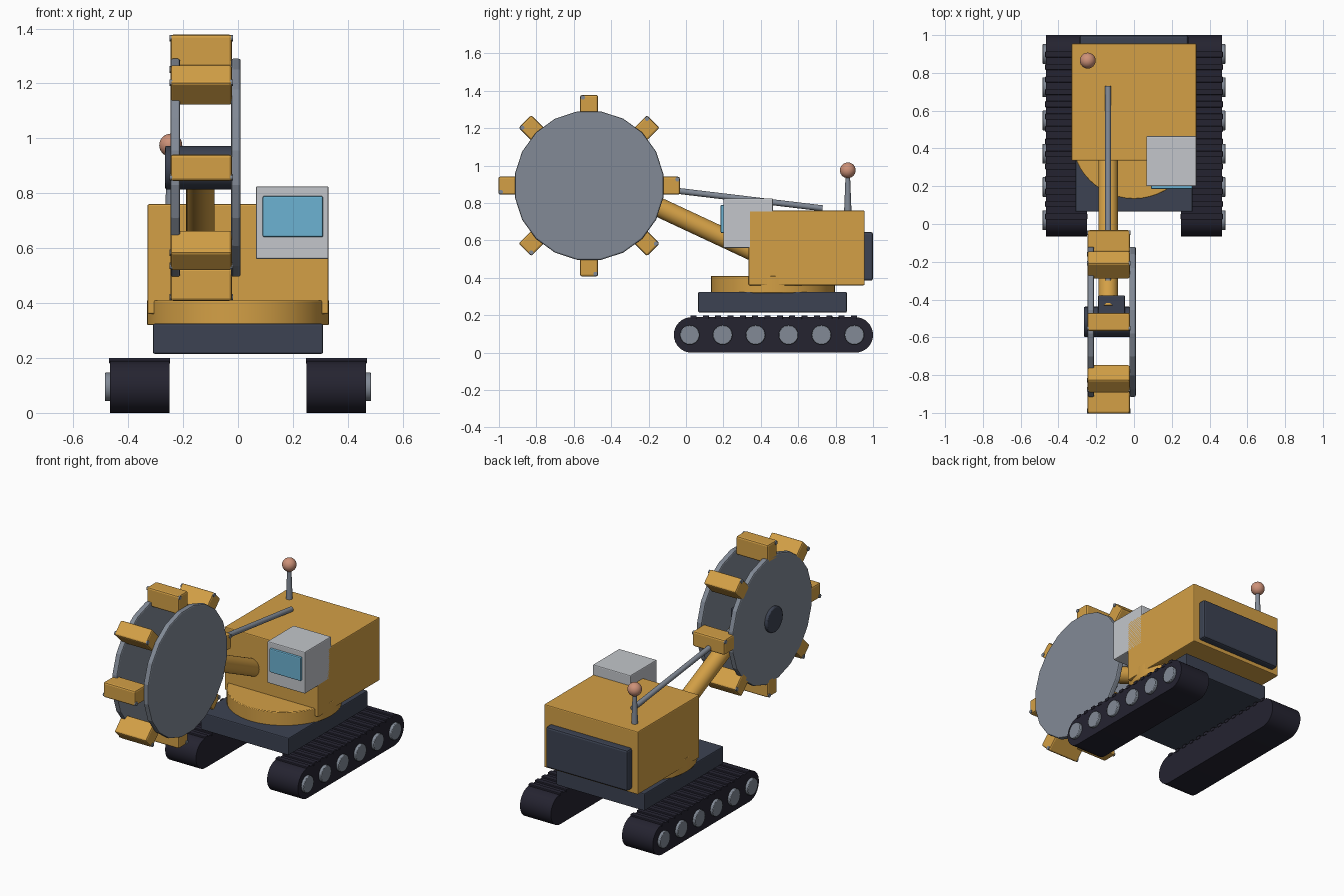
import bpy, bmesh, math
from mathutils import Vector, Matrix

if "Cube" in bpy.data.objects:
    bpy.data.objects.remove(bpy.data.objects["Cube"])


def mat(name, rgb):
    m = bpy.data.materials.new(name)
    m.diffuse_color = (*rgb, 1)
    m.use_nodes = True
    m.node_tree.nodes["Principled BSDF"].inputs["Base Color"].default_value = m.diffuse_color
    return m


YELLOW = mat("yellow paint", (0.658, 0.352, 0.061))
NAVY = mat("dark slate", (0.045, 0.055, 0.084))
RUBBER = mat("track black", (0.018, 0.017, 0.030))
STEEL = mat("steel grey", (0.223, 0.254, 0.305))
PALE = mat("pale grey", (0.546, 0.565, 0.597))
GLASS = mat("window blue", (0.15, 0.445, 0.644))
COPPER = mat("copper", (0.61, 0.283, 0.188))


def finish(name, bm, material, bevel=0.0, smooth=True):
    bmesh.ops.recalc_face_normals(bm, faces=bm.faces)
    me = bpy.data.meshes.new(name)
    bm.to_mesh(me)
    bm.free()
    me.materials.append(material)
    ob = bpy.data.objects.new(name, me)
    bpy.context.collection.objects.link(ob)
    if bevel:
        mod = ob.modifiers.new("soft edges", 'BEVEL')
        mod.width, mod.segments, mod.limit_method = bevel, 2, 'ANGLE'
        mod.angle_limit = math.radians(40)
    if smooth:
        bpy.ops.object.select_all(action='DESELECT')
        ob.select_set(True)
        bpy.context.view_layer.objects.active = ob
        bpy.ops.object.shade_smooth_by_angle(angle=math.radians(30))
    return ob


def box(name, lo, hi, material, bevel=0.006, matrix=None):
    lo, hi = Vector(lo), Vector(hi)
    bm = bmesh.new()
    bmesh.ops.create_cube(bm, size=1, matrix=Matrix.Translation((lo + hi) / 2)
                          @ Matrix.Diagonal((*(hi - lo), 1)))
    if matrix:
        bm.transform(matrix)
    return finish(name, bm, material, bevel, False)


def rod(name, a, b, r, material, r2=None, sides=32, bevel=0.0, spin=0.0, smooth=True):
    a, b = Vector(a), Vector(b)
    d = b - a
    bm = bmesh.new()
    bmesh.ops.create_cone(bm, cap_ends=True, segments=sides, radius1=r,
                          radius2=r if r2 is None else r2, depth=d.length,
                          matrix=Matrix.Translation((a + b) / 2)
                          @ d.to_track_quat('Z', 'Y').to_matrix().to_4x4()
                          @ Matrix.Rotation(spin, 4, 'Z'))
    return finish(name, bm, material, bevel, smooth)


# Crawler tracks: stadium profile swept across x, with pads and road wheels
R, Y0, Y1 = 0.095, 0.03, 0.905
for side, label in ((-1, "left"), (1, "right")):
    bm = bmesh.new()
    ring = []
    for cy, start in ((Y1, -90), (Y0, 90)):
        for i in range(17):
            t = math.radians(start + 180 * i / 16)
            ring.append(bm.verts.new((side * 0.25, cy + R * math.cos(t), R + R * math.sin(t))))
    face = bm.faces.new(ring)
    ext = bmesh.ops.extrude_face_region(bm, geom=[face])
    bmesh.ops.translate(bm, vec=(side * 0.217, 0, 0),
                        verts=[v for v in ext["geom"] if isinstance(v, bmesh.types.BMVert)])
    finish(label + "_track", bm, RUBBER)
    for i in range(14):
        y = 0.04 + i * 0.066
        xs = sorted((side * 0.247, side * 0.47))
        box(label + "_track_pad", (xs[0], y - 0.016, 0.18), (xs[1], y + 0.016, 0.2), RUBBER, 0.003)
    for i in range(6):
        y = 0.02 + i * 0.176
        rod(label + "_road_wheel", (side * 0.455, y, R), (side * 0.485, y, R), 0.052, STEEL,
            sides=24, bevel=0.004)

# Undercarriage, slewing ring and machine house
box("chassis", (-0.31, 0.065, 0.215), (0.31, 0.86, 0.325), NAVY)
rod("turntable", (0, 0.465, 0.32), (0, 0.465, 0.41), 0.332, YELLOW, sides=48, bevel=0.004)
box("machine_house", (-0.33, 0.335, 0.36), (0.33, 0.955, 0.76), YELLOW)
box("counterweight", (-0.288, 0.94, 0.385), (0.288, 1.0, 0.645), NAVY, 0.012)

# Operator cab
box("cab", (0.065, 0.2, 0.56), (0.33, 0.465, 0.825), PALE)
box("cab_window", (0.09, 0.185, 0.64), (0.31, 0.21, 0.79), GLASS)

# Beacon mast
rod("mast", (-0.245, 0.865, 0.75), (-0.245, 0.865, 0.95), 0.02, STEEL, r2=0.012, sides=20)
bm = bmesh.new()
bmesh.ops.create_uvsphere(bm, u_segments=24, v_segments=14, radius=0.042,
                          matrix=Matrix.Translation((-0.245, 0.865, 0.975)))
finish("beacon", bm, COPPER)

# Boom, its head block and the stay rod
BX = -0.137
rod("boom", (BX, 0.46, 0.495), (BX, -0.45, 0.92), 0.052, YELLOW)
box("boom_head", (-0.19, -0.52, 0.82), (-0.048, -0.378, 0.962), NAVY)
rod("stay_rod", (BX, 0.73, 0.772), (BX, -0.3, 0.896), 0.016, STEEL, sides=16)

# Digging wheel: two faceted discs on a hub
C = Vector((0, -0.518, 0.893))
for label, x0, x1 in (("left", -0.246, -0.211), ("right", -0.025, 0.01)):
    rod(label + "_wheel_disc", C + Vector((x0, 0, 0)), C + Vector((x1, 0, 0)), 0.402, STEEL,
        sides=20, bevel=0.008, spin=math.pi / 20, smooth=False)
rod("wheel_hub", C + Vector((-0.265, 0, 0)), C + Vector((-0.02, 0, 0)), 0.08, NAVY, bevel=0.006)

# Eight buckets, each with a cutting lip along its leading outer edge
for i in range(8):
    turn = Matrix.Translation(C) @ Matrix.Rotation(i * math.pi / 4, 4, 'X')
    box("bucket", (-0.246, -0.048, 0.367), (-0.022, 0.048, 0.485), YELLOW, 0.01, turn)
    rod("bucket_lip", turn @ Vector((-0.25, -0.034, 0.472)), turn @ Vector((-0.018, -0.034, 0.472)),
        0.012, STEEL, sides=12)
